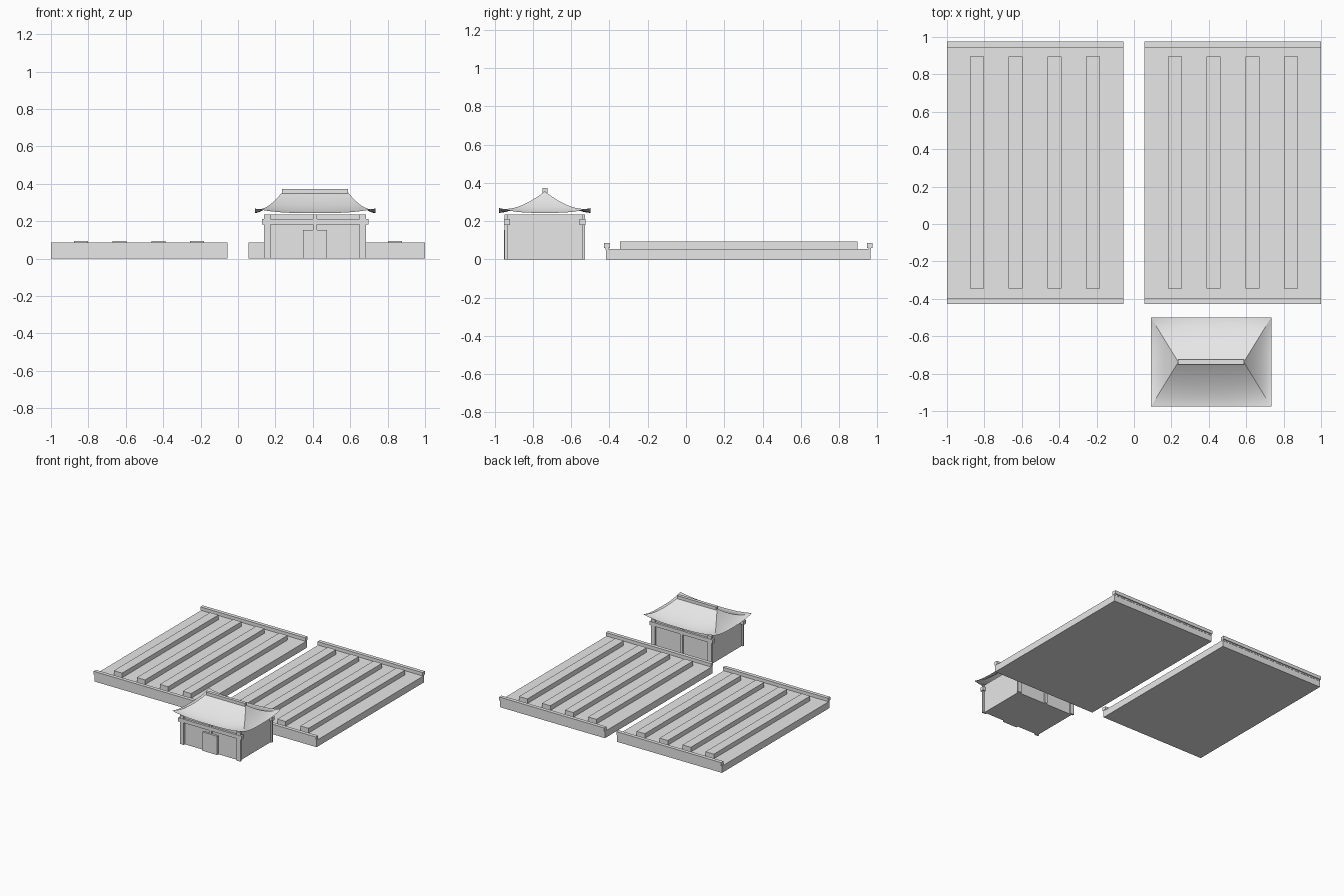
import bpy
from mathutils import Vector

if "Cube" in bpy.data.objects:
    bpy.data.objects.remove(bpy.data.objects["Cube"], do_unlink=True)

grey = bpy.data.materials.new("plain_grey")
grey.use_nodes = True
grey.diffuse_color = (0.8, 0.8, 0.8, 1)
grey.node_tree.nodes["Principled BSDF"].inputs["Base Color"].default_value = (0.8, 0.8, 0.8, 1)


def box(name, xs, ys, zs):
    """Box spanning the given ranges."""
    spans = (xs, ys, zs)
    bpy.ops.mesh.primitive_cube_add(size=1, location=[(a + b) / 2 for a, b in spans])
    ob = bpy.context.object
    ob.name = name
    ob.scale = [b - a for a, b in spans]
    bpy.ops.object.transform_apply(location=False, rotation=False, scale=True)
    ob.data.materials.append(grey)
    return ob


# Two platforms with raised slats and end rails
for side, label in ((-1, "right"), (1, "left")):
    span = sorted((side * 0.055, side * 1.0))
    box(label + "_platform", span, (-0.418, 0.965), (0, 0.055))
    for end, y, out in (("front", -0.413, -1), ("back", 0.96, 1)):
        box(f"{label}_{end}_rail", span, (y - 0.015, y + 0.015), (0.06, 0.087))
        box(f"{label}_{end}_rail_foot", span, (y - 0.007, y + 0.007), (0.05, 0.062))
    for i in range(4):
        x = side * (0.218 + 0.2073 * i)
        box(f"{label}_slat_{i + 1}", (x - 0.0375, x + 0.0375), (-0.345, 0.895), (0.05, 0.093))

# House body
CX, CY = 0.412, -0.738
box("house_body", (CX - 0.26, CX + 0.26), (CY - 0.196, CY + 0.196), (0, 0.235))

# Posts and cross beams on the front and back walls
for s, end in ((-1, "front"), (1, "back")):
    ys = sorted((CY + s * 0.195, CY + s * 0.21))
    for label, dx, half in (("right", -0.255, 0.0175), ("middle", 0, 0.011), ("left", 0.255, 0.0175)):
        box(f"{end}_{label}_post", (CX + dx - half, CX + dx + half), ys, (0, 0.235))
    ys = sorted((CY + s * 0.182, CY + s * 0.213))
    box(end + "_beam", (CX - 0.285, CX + 0.285), ys, (0.181, 0.211))

# Door block
box("door", (CX - 0.065, CX + 0.065), (CY - 0.213, CY - 0.19), (0, 0.153))

# Hipped roof: concave slopes from the ridge to eaves that lift at the corners
EAVE = Vector((0.322, 0.239))
RIDGE = 0.175
LOW, TOP, LIFT = 0.243, 0.355, 0.025
ROWS, COLS = 12, 16


def roof_point(s, t, along_x, sign):
    half_x = RIDGE + (EAVE.x - RIDGE) * s
    half_y = EAVE.y * s
    z = LOW + (TOP - LOW) * (1 - s) ** 1.6 + LIFT * s ** 3 * abs(t) ** 3
    if along_x:
        return (CX - sign * half_x * t, CY + sign * half_y, z)
    return (CX + sign * half_x, CY + sign * half_y * t, z)


for name, along_x, sign in (("front", True, -1), ("back", True, 1),
                            ("right", False, -1), ("left", False, 1)):
    verts = [roof_point(r / ROWS, 2 * c / COLS - 1, along_x, sign)
             for r in range(ROWS + 1) for c in range(COLS + 1)]
    faces = []
    for r in range(ROWS):
        for c in range(COLS):
            a = r * (COLS + 1) + c
            b = a + COLS + 1
            faces.append((a, b, b + 1, a + 1))
    mesh = bpy.data.meshes.new(name + "_roof_slope")
    mesh.from_pydata(verts, [], faces)
    mesh.validate()
    mesh.materials.append(grey)
    ob = bpy.data.objects.new(name + "_roof_slope", mesh)
    bpy.context.collection.objects.link(ob)
    bpy.ops.object.select_all(action="DESELECT")
    ob.select_set(True)
    bpy.context.view_layer.objects.active = ob
    bpy.ops.object.shade_smooth_by_angle()

# Ridge cap
box("roof_ridge", (CX - 0.176, CX + 0.176), (CY - 0.013, CY + 0.013), (0.348, 0.373))
